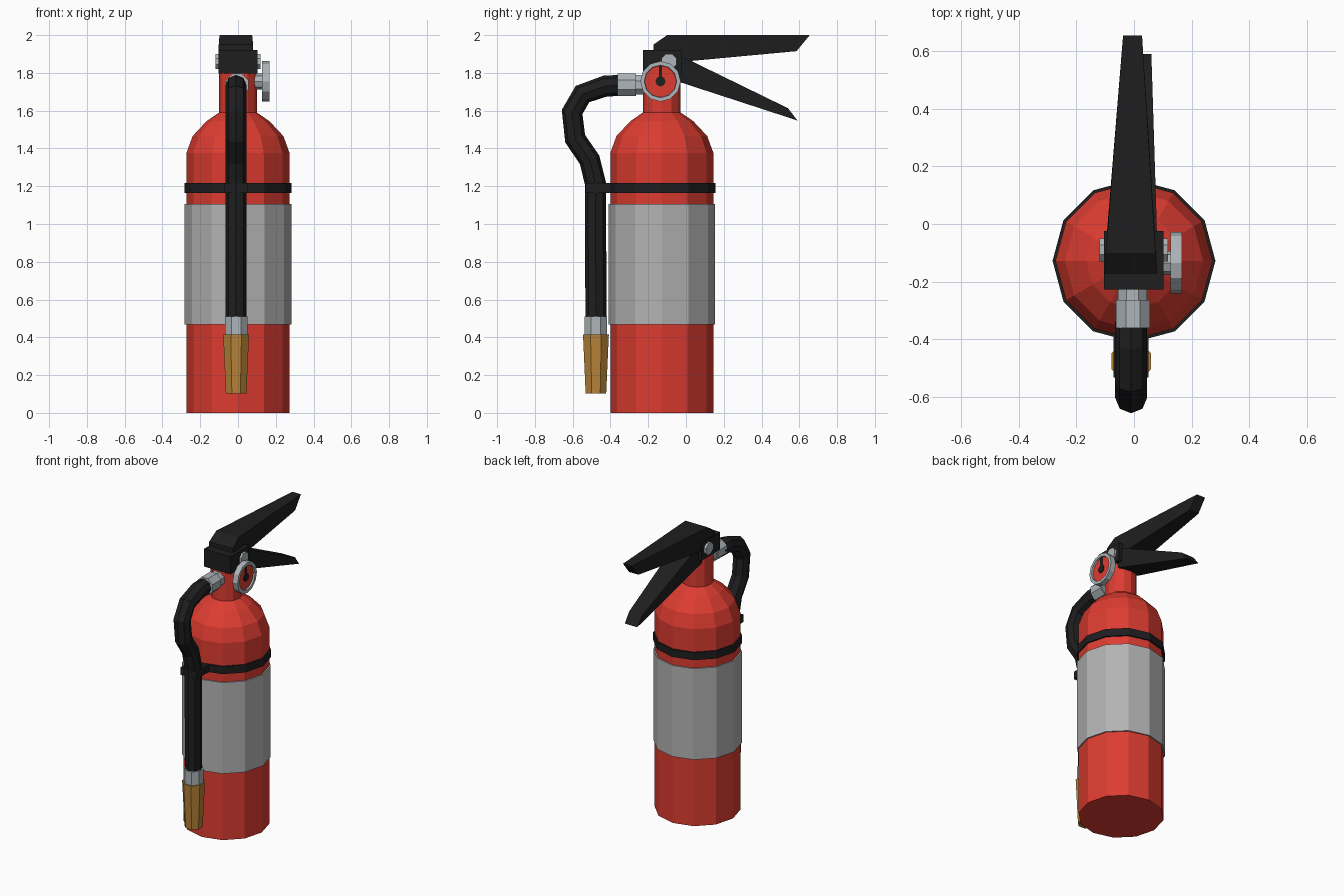
import bpy, bmesh, math
from mathutils import Matrix, Vector

if "Cube" in bpy.data.objects:
    bpy.data.objects.remove(bpy.data.objects["Cube"])

CY = -0.128           # tank axis
HX, HY = -0.01, -0.477  # hanging hose axis


def material(name, rgb):
    m = bpy.data.materials.new(name)
    m.diffuse_color = (*rgb, 1)
    m.use_nodes = True
    m.node_tree.nodes["Principled BSDF"].inputs["Base Color"].default_value = m.diffuse_color
    return m


RED = material("red_paint", (0.72, 0.045, 0.03))
BLACK = material("black_rubber", (0.013, 0.013, 0.014))
LABEL = material("label_grey", (0.45, 0.45, 0.45))
METAL = material("pale_metal", (0.42, 0.46, 0.48))
BRASS = material("brass", (0.48, 0.23, 0.04))


def finish(name, bm, mat):
    bmesh.ops.recalc_face_normals(bm, faces=bm.faces)
    me = bpy.data.meshes.new(name)
    bm.to_mesh(me)
    bm.free()
    me.materials.append(mat)
    ob = bpy.data.objects.new(name, me)
    bpy.context.collection.objects.link(ob)
    return ob


def lathe(name, profile, origin, mat, sides=12, axis='Z', phase=0.0, closed=False):
    """Turn (radius, height) points about an axis; closed makes a ring."""
    bm = bmesh.new()
    rings = []
    for r, h in profile:
        rings.append([bm.verts.new((r * math.cos(phase + math.tau * i / sides),
                                    r * math.sin(phase + math.tau * i / sides), h))
                      for i in range(sides)])
    pairs = list(zip(rings, rings[1:]))
    if closed:
        pairs.append((rings[-1], rings[0]))
    else:
        bm.faces.new(rings[0])
        bm.faces.new(rings[-1])
    for a, b in pairs:
        for i in range(sides):
            j = (i + 1) % sides
            bm.faces.new((a[i], a[j], b[j], b[i]))
    turn = {'Z': Matrix(), 'X': Matrix.Rotation(math.pi / 2, 4, 'Y'),
            'Y': Matrix.Rotation(-math.pi / 2, 4, 'X')}[axis]
    bm.transform(Matrix.Translation(Vector(origin)) @ turn)
    return finish(name, bm, mat)


def side_prism(name, points, mat):
    """Side outline of (y, z, x_left, x_right) points made into a solid."""
    bm = bmesh.new()
    left = [bm.verts.new((l, y, z)) for y, z, l, r in points]
    right = [bm.verts.new((r, y, z)) for y, z, l, r in points]
    bm.faces.new(left)
    bm.faces.new(right)
    n = len(points)
    for i in range(n):
        j = (i + 1) % n
        bm.faces.new((left[i], left[j], right[j], right[i]))
    return finish(name, bm, mat)


def box(name, x0, x1, y0, y1, z0, z1, mat):
    return side_prism(name, [(y0, z0, x0, x1), (y1, z0, x0, x1),
                             (y1, z1, x0, x1), (y0, z1, x0, x1)], mat)


# Tank with domed shoulder, and neck
lathe("tank", [(0.273, 0), (0.273, 1.376), (0.24, 1.466), (0.166, 1.545), (0.1, 1.59)],
      (0, CY, 0), RED)
lathe("neck", [(0.1, 1.57), (0.1, 1.82)], (0, CY, 0), RED)

# Label sleeve and strap
lathe("label", [(0.273, 0.468), (0.282, 0.468), (0.282, 1.105), (0.273, 1.105)],
      (0, CY, 0), LABEL, closed=True)
lathe("strap", [(0.27, 1.165), (0.283, 1.165), (0.283, 1.218), (0.27, 1.218)],
      (0, CY, 0), BLACK, closed=True)
box("hose_clip", HX - 0.061, HX + 0.061, -0.533, -0.385, 1.165, 1.218, BLACK)

# Valve head and the two levers
box("valve_head", -0.104, 0.102, -0.228, -0.025, 1.797, 1.92, BLACK)
side_prism("upper_lever", [
    (-0.172, 1.90, -0.102, 0.08), (-0.172, 1.95, -0.102, 0.08),
    (-0.10, 2.0, -0.098, 0.075), (0.655, 2.0, -0.038, 0.028),
    (0.585, 1.915, -0.042, 0.032), (-0.04, 1.857, -0.095, 0.073)], BLACK)
side_prism("lower_lever", [
    (-0.06, 1.76, -0.08, 0.08), (-0.06, 1.90, -0.08, 0.08),
    (0.03, 1.862, -0.075, 0.078), (0.54, 1.613, -0.04, 0.062),
    (0.59, 1.548, -0.036, 0.06)], BLACK)
lathe("pivot_pin", [(0.043, -0.12), (0.043, 0.118)], (0, -0.09, 1.86), METAL,
      sides=8, axis='X', phase=math.pi / 8)

# Pressure gauge on the right
GZ, GY = 1.755, -0.135
lathe("gauge_stem", [(0.042, 0.08), (0.042, 0.13)], (0, GY, GZ), METAL, sides=8, axis='X')
lathe("gauge_case", [(0.107, 0.127), (0.107, 0.166), (0.086, 0.166), (0.084, 0.152)],
      (0, GY, GZ), METAL, axis='X')
lathe("gauge_face", [(0.084, 0.15), (0.084, 0.155)], (0, GY, GZ), RED, axis='X')
lathe("gauge_hub", [(0.027, 0.153), (0.027, 0.161)], (0, GY, GZ), BLACK, sides=8, axis='X')
box("gauge_needle", 0.153, 0.159, GY - 0.009, GY + 0.009, GZ, GZ + 0.083, BLACK)

# Hose with its couplings and nozzle
lathe("valve_outlet", [(0.055, -0.27), (0.055, -0.2)], (-0.005, 0, 1.737), METAL,
      sides=8, axis='Y', phase=math.pi / 8)
lathe("hose_coupling", [(0.064, -0.362), (0.064, -0.265)], (-0.004, 0, 1.737), METAL,
      sides=8, axis='Y', phase=math.pi / 8)
path = [(-0.34, 1.733), (-0.425, 1.731), (-0.548, 1.688), (-0.603, 1.593),
        (-0.587, 1.452), (-0.51, 1.339), (-0.479, 1.212), (HY, 0.49)]
curve = bpy.data.curves.new("hose", 'CURVE')
curve.dimensions = '3D'
curve.bevel_depth = 0.056
curve.bevel_resolution = 2
curve.use_fill_caps = True
spline = curve.splines.new('POLY')
spline.points.add(len(path) - 1)
for p, (y, z) in zip(spline.points, path):
    p.co = (HX, y, z, 1)
spline.use_smooth = False
curve.materials.append(BLACK)
bpy.context.collection.objects.link(bpy.data.objects.new("hose", curve))
lathe("nozzle_collar", [(0.065, 0.41), (0.065, 0.51)], (HX, HY, 0), METAL,
      sides=8, phase=math.pi / 8)
lathe("nozzle", [(0.059, 0.103), (0.074, 0.415)], (HX, HY, 0), BRASS,
      sides=8, phase=math.pi / 8)
